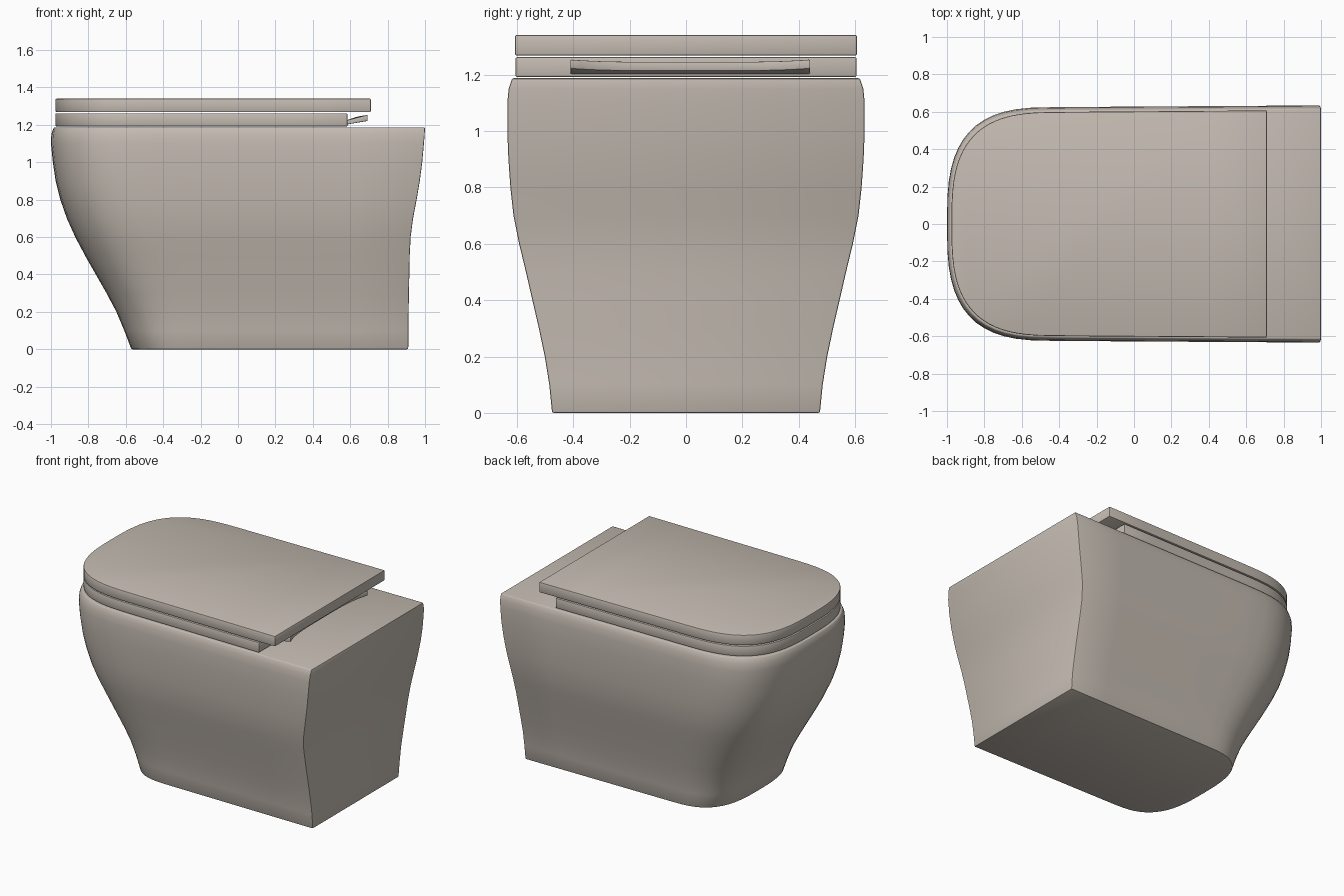
import bpy, bmesh, math

if "Cube" in bpy.data.objects:
    bpy.data.objects.remove(bpy.data.objects["Cube"])

# one warm grey for everything
ceramic = bpy.data.materials.new("warm_grey_ceramic")
ceramic.diffuse_color = (0.55, 0.495, 0.44, 1)
ceramic.use_nodes = True
ceramic.node_tree.nodes["Principled BSDF"].inputs["Base Color"].default_value = ceramic.diffuse_color


def d_outline(xf, xb, w, a, n=3.0, steps=14, taper=0.02):
    """D-shaped loop: superellipse nose of length a at xf, straight sides to a flat back at xb."""
    def width(x):
        return w * (1 - taper * (xb - x) / (xb - xf))
    half = [(xb, width(xb))]
    xs = xf + a
    for i in range(1, 4):
        x = xb + (xs - xb) * i / 4
        half.append((x, width(x)))
    for i in range(steps):
        t = math.pi / 2 * i / steps
        x = xs - a * math.sin(t) ** (2 / n)
        half.append((x, width(x) * math.cos(t) ** (2 / n)))
    return half + [(xf, 0.0)] + [(x, -y) for x, y in reversed(half)]


def loft(name, rings, bevel=0.0, limit=50, smooth=35):
    """Skin closed rings of 3D points, cap both ends, soften the hard edges."""
    bm = bmesh.new()
    rows = [[bm.verts.new(p) for p in ring] for ring in rings]
    k = len(rows[0])
    for lo, hi in zip(rows, rows[1:]):
        for i in range(k):
            j = (i + 1) % k
            bm.faces.new((lo[i], lo[j], hi[j], hi[i]))
    bm.faces.new(rows[0][::-1])
    bm.faces.new(rows[-1])
    bmesh.ops.recalc_face_normals(bm, faces=bm.faces[:])
    if bevel:
        hard = [e for e in bm.edges if e.calc_face_angle(0) > math.radians(limit)]
        bmesh.ops.bevel(bm, geom=hard, offset=bevel, segments=2, profile=0.5,
                        affect='EDGES', clamp_overlap=True)
    me = bpy.data.meshes.new(name)
    bm.to_mesh(me)
    bm.free()
    me.materials.append(ceramic)
    ob = bpy.data.objects.new(name, me)
    bpy.context.collection.objects.link(ob)
    bpy.ops.object.select_all(action='DESELECT')
    ob.select_set(True)
    bpy.context.view_layer.objects.active = ob
    bpy.ops.object.shade_smooth_by_angle(angle=math.radians(smooth))
    return ob


# pedestal bowl body: height, front x, back x, half width, nose length
sections = [
    (0.00, -0.570, 0.910, 0.475, 0.36),
    (0.10, -0.608, 0.912, 0.485, 0.40),
    (0.20, -0.650, 0.912, 0.501, 0.44),
    (0.30, -0.703, 0.914, 0.522, 0.47),
    (0.40, -0.760, 0.916, 0.545, 0.50),
    (0.50, -0.817, 0.918, 0.568, 0.53),
    (0.60, -0.870, 0.923, 0.592, 0.55),
    (0.70, -0.915, 0.936, 0.612, 0.57),
    (0.80, -0.950, 0.955, 0.623, 0.58),
    (0.90, -0.975, 0.972, 0.630, 0.58),
    (1.00, -0.990, 0.985, 0.634, 0.58),
    (1.10, -1.000, 0.994, 0.634, 0.58),
    (1.15, -0.998, 0.998, 0.629, 0.58),
    (1.187, -0.985, 1.000, 0.617, 0.57),
]
loft("bowl_body", [[(x, y, z) for x, y in d_outline(xf, xb, w, a)]
                   for z, xf, xb, w, a in sections], bevel=0.006)


# flat slabs following the rim: seat and lid
def slab(name, xb, z0, z1, w):
    loop = d_outline(-0.976, xb, w, 0.575, steps=20)
    loft(name, [[(x, y, z) for x, y in loop] for z in (z0, z1)], bevel=0.006)


slab("seat", 0.585, 1.191, 1.262, 0.605)
slab("lid", 0.710, 1.268, 1.340, 0.607)

# hinge plate: rising tongue behind the seat, reaching further at both ends
hinge = []
for i in range(25):
    t = i / 24
    y = -0.41 + 0.85 * t
    end = min(1, abs(2 * t - 1)) ** 4
    tip = 0.645 + 0.05 * end
    rise = (tip - 0.57) * 0.17
    hinge.append([(0.57, y, 1.200), (tip, y, 1.200 + rise),
                  (tip, y, 1.233 + rise), (0.57, y, 1.222)])
loft("hinge_plate", hinge, bevel=0.004)
